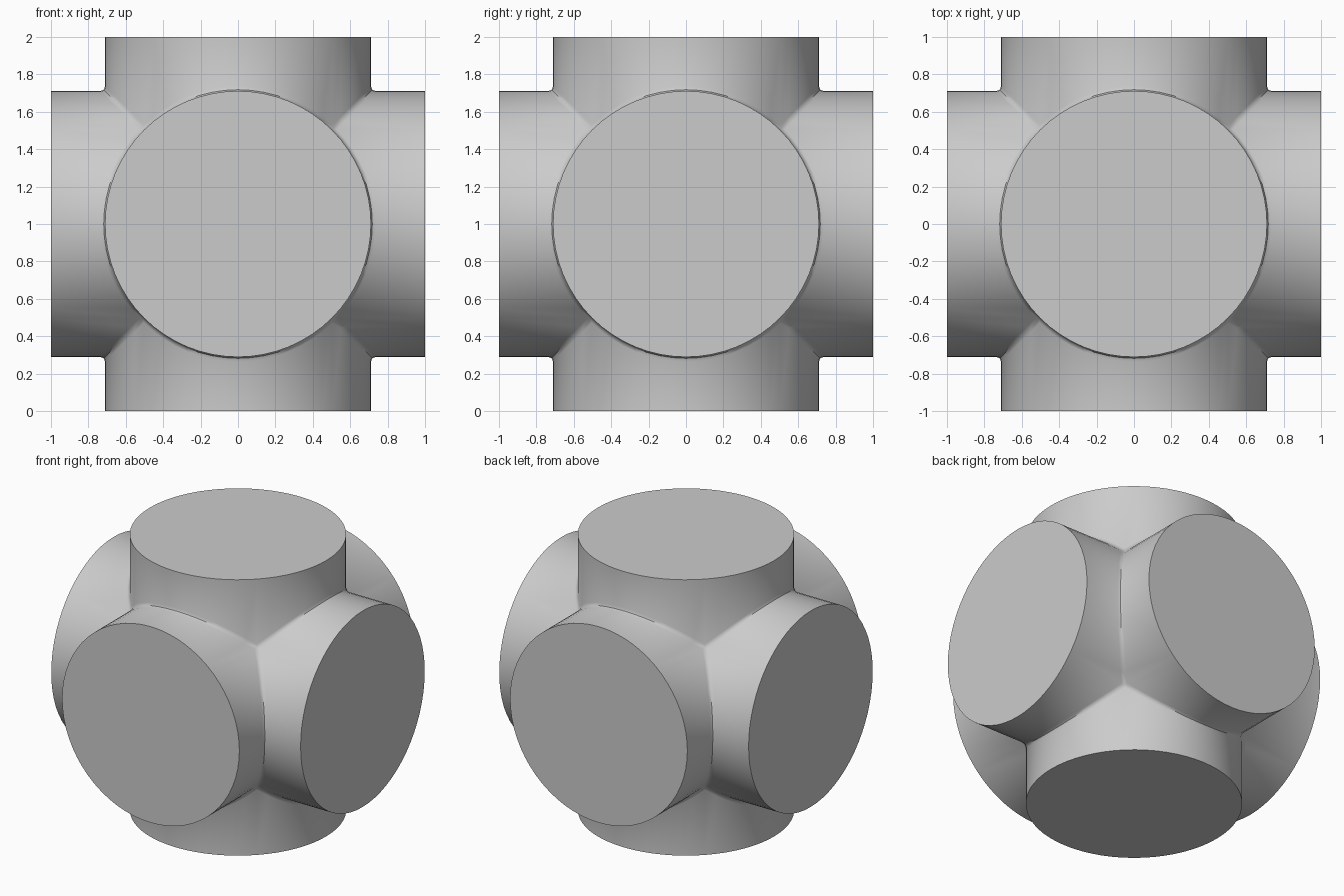
import bpy
import bmesh
import math
from mathutils import Vector, Matrix

RADIUS = 0.711      # radius of every arm
HALF = 1.0          # centre to arm end
SIDES = 64          # multiple of 8, so neighbouring arms share seam points
FILLET = 0.025      # width of the softened seam

cube = bpy.data.objects.get("Cube")
if cube:
    bpy.data.objects.remove(cube, do_unlink=True)

# One plain grey for the whole body
grey = bpy.data.materials.new("light grey")
grey.use_nodes = True
color = (0.6, 0.6, 0.6, 1.0)
grey.diffuse_color = color
grey.node_tree.nodes["Principled BSDF"].inputs["Base Color"].default_value = color


def add_arm(bm, turn):
    """Capped tube whose inner end follows the crossing with its neighbours."""
    end, shoulder, seam = [], [], []
    for i in range(SIDES):
        a = 2 * math.pi * i / SIDES
        x, y = RADIUS * math.cos(a), RADIUS * math.sin(a)
        h = max(abs(x), abs(y))
        end.append(bm.verts.new(turn @ Vector((x, y, HALF))))
        shoulder.append(bm.verts.new(turn @ Vector((x, y, h + FILLET))))
        seam.append(bm.verts.new(turn @ (Vector((x, y, h)) * 1.01)))
    bm.faces.new(end)
    for lower, upper in ((seam, shoulder), (shoulder, end)):
        for i in range(SIDES):
            j = (i + 1) % SIDES
            bm.faces.new((lower[i], lower[j], upper[j], upper[i]))


# Six arms welded along their seams
bm = bmesh.new()
quarter = math.pi / 2
for k in range(4):
    add_arm(bm, Matrix.Rotation(k * quarter, 3, 'X'))
for side in (-1, 1):
    add_arm(bm, Matrix.Rotation(side * quarter, 3, 'Y'))
bmesh.ops.remove_doubles(bm, verts=bm.verts, dist=0.0005)
bmesh.ops.recalc_face_normals(bm, faces=bm.faces)
bmesh.ops.translate(bm, verts=bm.verts, vec=(0, 0, HALF))

mesh = bpy.data.meshes.new("six_way_cylinder_joint")
bm.to_mesh(mesh)
bm.free()
mesh.materials.append(grey)
joint = bpy.data.objects.new("six_way_cylinder_joint", mesh)
bpy.context.collection.objects.link(joint)

# Smooth tubes, crisp rims
bpy.ops.object.select_all(action='DESELECT')
joint.select_set(True)
bpy.context.view_layer.objects.active = joint
bpy.ops.object.shade_smooth_by_angle(angle=math.radians(35))
